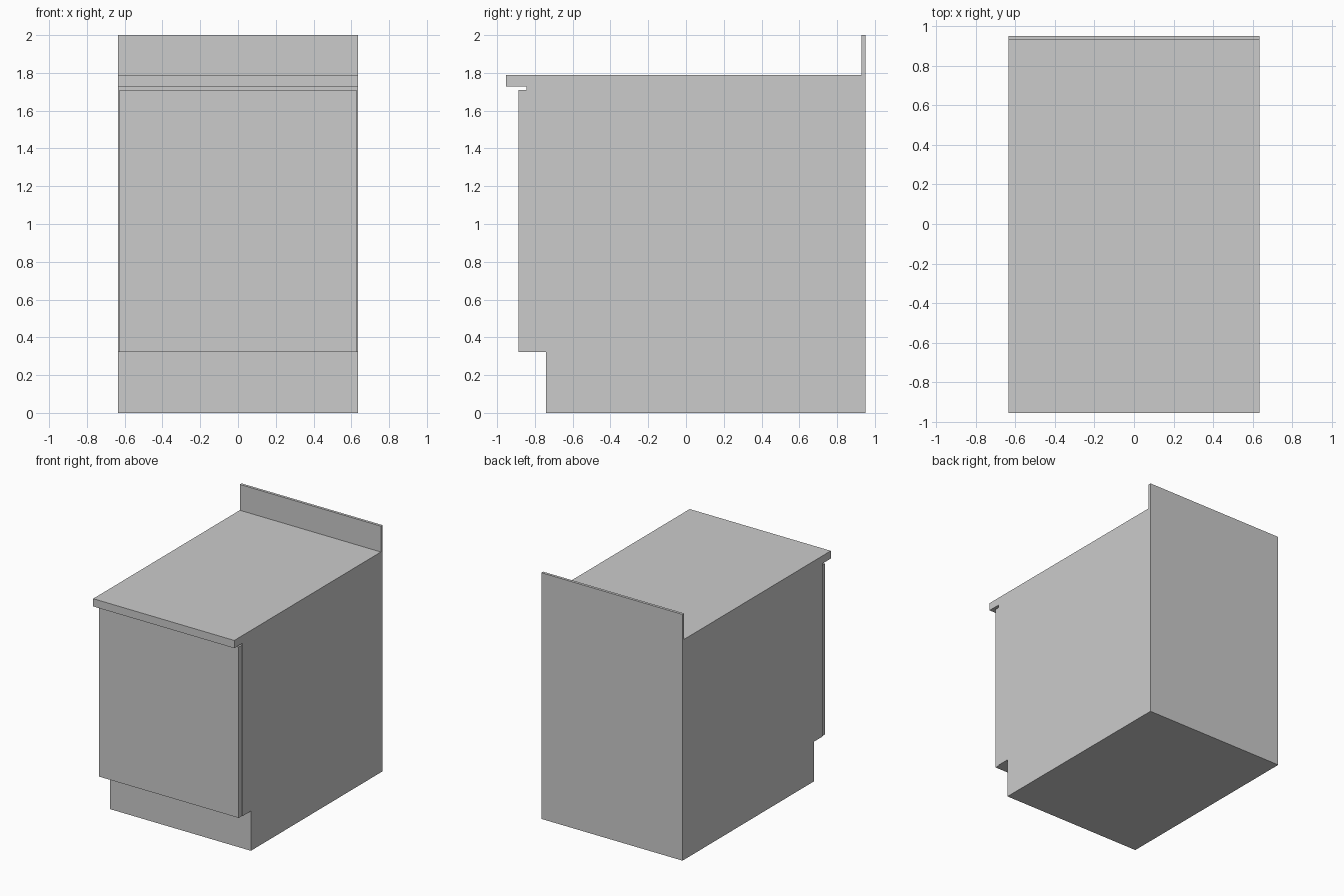
import bpy
import bmesh

if "Cube" in bpy.data.objects:
    bpy.data.objects.remove(bpy.data.objects["Cube"])

HALF_W = 0.634          # half width of cabinet and worktop
BACK = 0.95             # back plane
BODY_FRONT = -0.845     # front plane of the carcass behind the door


def new_object(name, bm):
    bmesh.ops.recalc_face_normals(bm, faces=bm.faces[:])
    mesh = bpy.data.meshes.new(name)
    bm.to_mesh(mesh)
    bm.free()
    obj = bpy.data.objects.new(name, mesh)
    bpy.context.collection.objects.link(obj)
    return obj


def extrude_profile(name, profile, half_w):
    """Extrude a (y, z) side profile across x, centred on x = 0."""
    bm = bmesh.new()
    face = bm.faces.new([bm.verts.new((-half_w, y, z)) for y, z in profile])
    result = bmesh.ops.extrude_face_region(bm, geom=[face])
    moved = [v for v in result["geom"] if isinstance(v, bmesh.types.BMVert)]
    bmesh.ops.translate(bm, verts=moved, vec=(2 * half_w, 0, 0))
    return new_object(name, bm)


def box(name, half_w, y0, y1, z0, z1):
    return extrude_profile(name, [(y0, z0), (y1, z0), (y1, z1), (y0, z1)], half_w)


# Cabinet body with the recessed toe kick
extrude_profile("cabinet_body", [
    (-0.74, 0), (BACK, 0), (BACK, 1.727),
    (BODY_FRONT, 1.727), (BODY_FRONT, 0.322), (-0.74, 0.322)], HALF_W)

# Front door panel, slightly narrower, with a gap under the worktop
box("door_panel", 0.628, -0.888, BODY_FRONT, 0.322, 1.71)

# Worktop overhanging the door
box("worktop", HALF_W, -0.953, BACK, 1.727, 1.79)

# Thin upstand along the back edge
box("backsplash", HALF_W, 0.928, BACK, 1.79, 2.0)
